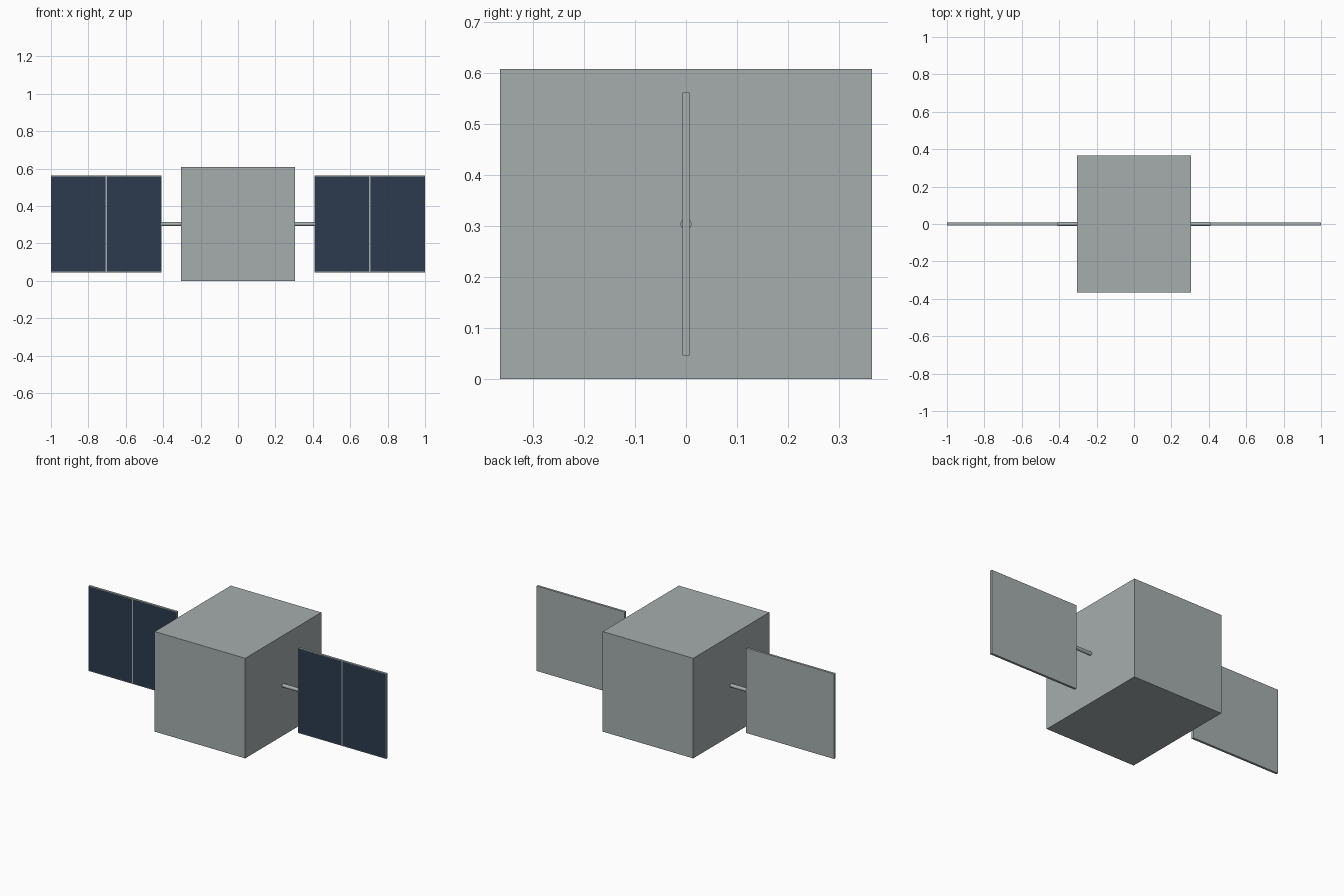
import bpy, bmesh, math
from mathutils import Matrix, Vector

old = bpy.data.objects.get("Cube")
if old:
    bpy.data.objects.remove(old, do_unlink=True)


def material(name, rgb):
    mat = bpy.data.materials.new(name)
    mat.use_nodes = True
    mat.diffuse_color = (*rgb, 1)
    mat.node_tree.nodes["Principled BSDF"].inputs["Base Color"].default_value = (*rgb, 1)
    return mat


grey = material("light grey metal", (0.381, 0.423, 0.423))
navy = material("navy solar cell", (0.025, 0.042, 0.076))

MID_Z = 0.304
BODY_X, BODY_Y = 0.304, 0.365
PANEL_IN, PANEL_OUT = 0.409, 1.0
PANEL_H, PANEL_T = 0.516, 0.014
BORDER = 0.005


def finish(name, bm, mats):
    mesh = bpy.data.meshes.new(name)
    bm.to_mesh(mesh)
    bm.free()
    for m in mats:
        mesh.materials.append(m)
    obj = bpy.data.objects.new(name, mesh)
    bpy.context.collection.objects.link(obj)
    return obj


def box(centre, size):
    bm = bmesh.new()
    bmesh.ops.create_cube(bm, size=1, matrix=Matrix.Translation(centre) @ Matrix.Diagonal((*size, 1)))
    return bm


# Main body
finish("satellite_body", box((0, 0, MID_Z), (2 * BODY_X, 2 * BODY_Y, 2 * MID_Z)), [grey])

for side, sx in (("left", 1), ("right", -1)):
    # Strut joining the body to the panel
    bm = bmesh.new()
    length = PANEL_IN - BODY_X
    place = Matrix.Translation((sx * (BODY_X + length / 2), 0, MID_Z)) @ Matrix.Rotation(math.pi / 2, 4, "Y")
    bmesh.ops.create_cone(bm, cap_ends=True, segments=12, radius1=0.011, radius2=0.011,
                          depth=length, matrix=place)
    finish(side + "_strut", bm, [grey])

    # Panel split in two, with a dark cell inset in each front half
    mid_x = sx * (PANEL_IN + PANEL_OUT) / 2
    bm = box((mid_x, 0, MID_Z), (PANEL_OUT - PANEL_IN, PANEL_T, PANEL_H))
    bmesh.ops.bisect_plane(bm, geom=bm.verts[:] + bm.edges[:] + bm.faces[:],
                           plane_co=Vector((mid_x, 0, 0)), plane_no=Vector((1, 0, 0)))
    bm.normal_update()
    cells = [f for f in bm.faces if f.normal.y < -0.9]
    bmesh.ops.inset_individual(bm, faces=cells, thickness=BORDER)
    for f in cells:
        f.material_index = 1
    finish(side + "_solar_panel", bm, [grey, navy])
